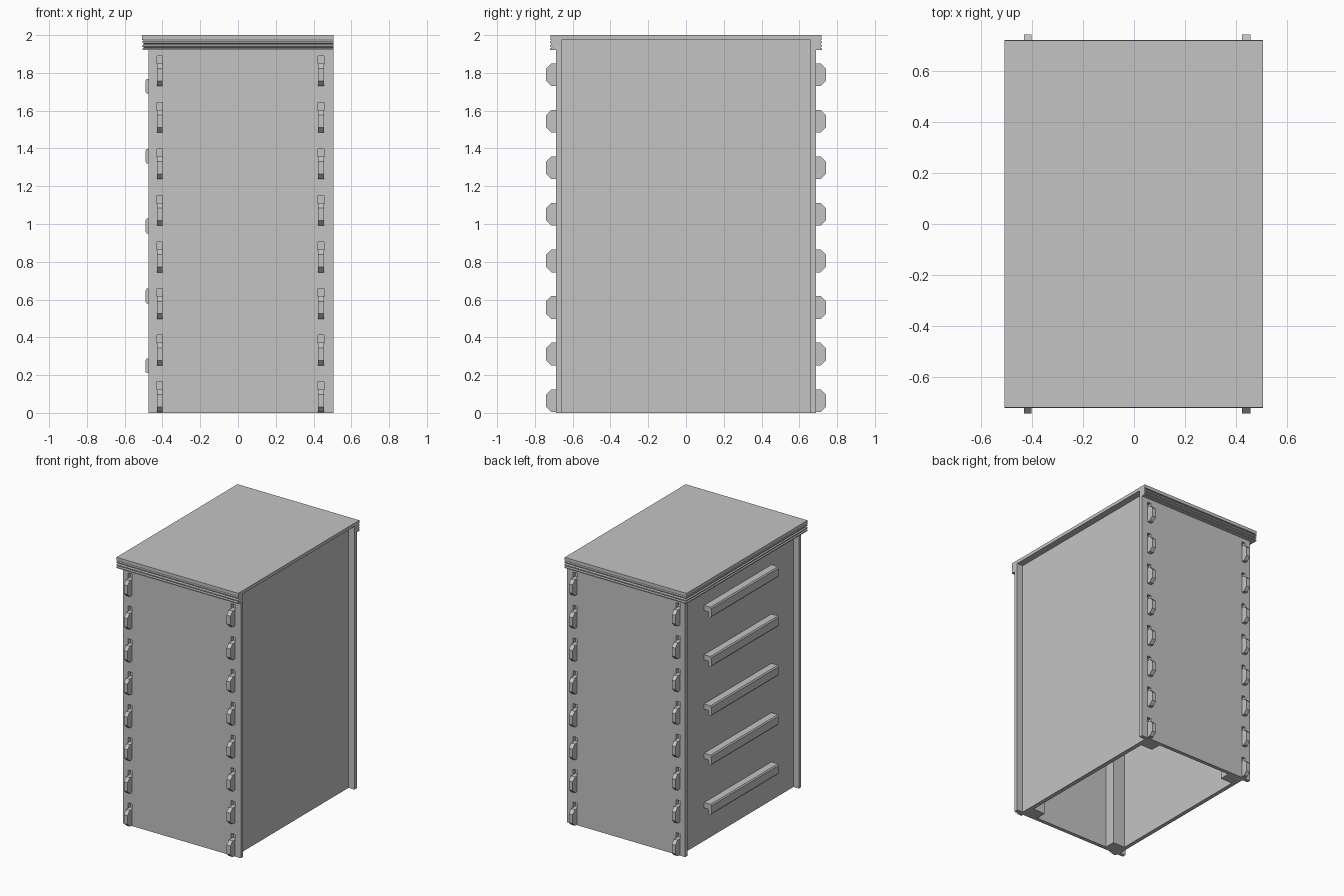
import bpy, bmesh
from mathutils import Vector

cube = bpy.data.objects.get("Cube")
if cube:
    bpy.data.objects.remove(cube, do_unlink=True)

grey = bpy.data.materials.new("plain grey")
grey.use_nodes = True
COLOUR = (0.55, 0.55, 0.55, 1)
grey.diffuse_color = COLOUR
grey.node_tree.nodes["Principled BSDF"].inputs["Base Color"].default_value = COLOUR


def finish(name, bm):
    bmesh.ops.recalc_face_normals(bm, faces=bm.faces[:])
    mesh = bpy.data.meshes.new(name)
    bm.to_mesh(mesh)
    bm.free()
    mesh.materials.append(grey)
    obj = bpy.data.objects.new(name, mesh)
    bpy.context.collection.objects.link(obj)
    return obj


def add_box(bm, lo, hi):
    lo, hi = Vector(lo), Vector(hi)
    verts = bmesh.ops.create_cube(bm, size=1)["verts"]
    for v in verts:
        v.co = (lo + hi) / 2 + Vector(a * b for a, b in zip(v.co, hi - lo))


def box(name, lo, hi):
    bm = bmesh.new()
    add_box(bm, lo, hi)
    return finish(name, bm)


def prism(name, points, axis, start, end):
    """Extrude a closed outline along axis 'x' (points y, z) or 'y' (points x, z)."""
    bm = bmesh.new()
    place = (lambda a, b: (start, a, b)) if axis == "x" else (lambda a, b: (a, start, b))
    face = bm.faces.new([bm.verts.new(place(a, b)) for a, b in points])
    new = bmesh.ops.extrude_face_region(bm, geom=[face])["geom"]
    step = Vector((end - start, 0, 0) if axis == "x" else (0, end - start, 0))
    bmesh.ops.translate(bm, vec=step, verts=[g for g in new if isinstance(g, bmesh.types.BMVert)])
    return finish(name, bm)


TOP = 1.975                      # underside of the lid
X0, X1 = -0.475, 0.505           # width of the front and back panels
Y_IN, Y_OUT, Y_TAB = 0.66, 0.688, 0.74
SIDES = {"right": (-0.43, -0.40), "left": (0.423, 0.455)}
TAB_Z = [0.005 + 0.2465 * i for i in range(8)]
TAB_H, SLOT_H, CH = 0.12, 0.16, 0.027

# Side panels with a row of chamfered tabs along both upright edges
edge = [(Y_IN, 0)]
for z in TAB_Z:
    t = z + TAB_H
    edge += [(Y_IN, z), (Y_TAB - CH, z), (Y_TAB, z + CH),
             (Y_TAB, t - CH), (Y_TAB - CH, t), (Y_IN, t)]
edge.append((Y_IN, TOP))
outline = edge + [(-y, z) for y, z in reversed(edge)]
for side, (a, b) in SIDES.items():
    prism(side + "_side_panel", outline, "x", a, b)

# Front and back panels, with the open part of each slot above its tab
for name, s in (("front_panel", -1), ("back_panel", 1)):
    ya, yb = sorted((s * Y_IN, s * Y_OUT))
    panel = box(name, (X0, ya, 0), (X1, yb, TOP))
    bm = bmesh.new()
    for a, b in SIDES.values():
        for z in TAB_Z:
            add_box(bm, (a, ya - 0.02, z + TAB_H - 0.001), (b, yb + 0.02, z + SLOT_H))
    cutter = finish("slot_cutter", bm)
    cutter.hide_render = True
    mod = panel.modifiers.new("slots", "BOOLEAN")
    mod.operation, mod.solver, mod.object = "DIFFERENCE", "EXACT", cutter
    bpy.context.view_layer.objects.active = panel
    bpy.ops.object.modifier_apply(modifier=mod.name)
    bpy.data.objects.remove(cutter, do_unlink=True)

# Corner posts inside the open-bottomed case
for side, (a, b) in {"right": (-0.40, -0.30), "left": (0.323, 0.423)}.items():
    for end, s in (("front", -1), ("back", 1)):
        ya, yb = sorted((s * 0.58, s * Y_IN))
        box(f"{end}_{side}_post", (a, ya, 0), (b, yb, TOP))

# Hooked rails on the right side
for i in range(5):
    z = 0.21 + 0.37 * i
    prism(f"rail_{i + 1}",
          [(-0.43, z + 0.038), (-0.467, z + 0.038), (-0.467, z), (-0.483, z), (-0.49, z + 0.01),
           (-0.49, z + 0.068), (-0.483, z + 0.078), (-0.43, z + 0.078)],
          "y", -0.4, 0.4)

# Lid sheet, flush on the left
box("lid", (-0.507, -0.718, TOP), (X1, 0.718, 2.0))

# Beaded trim under the lid, mitred around front, right side and back
profile = [(0, TOP), (0.022, TOP), (0.031, 1.967), (0.031, 1.959), (0.022, 1.953),
           (0.031, 1.947), (0.031, 1.939), (0.022, 1.933), (0.031, 1.928), (0.031, 1.92), (0, 1.92)]
bm = bmesh.new()
rings = []
for x, y, dx, dy in ((X1, -Y_OUT, 0, -1), (X0, -Y_OUT, -1, -1), (X0, Y_OUT, -1, 1), (X1, Y_OUT, 0, 1)):
    rings.append([bm.verts.new((x + dx * d, y + dy * d, z)) for d, z in profile])
n = len(profile)
for r, q in zip(rings, rings[1:]):
    for i in range(n):
        j = (i + 1) % n
        bm.faces.new((r[i], r[j], q[j], q[i]))
bm.faces.new(rings[0])
bm.faces.new(rings[-1])
finish("lid_trim", bm)
